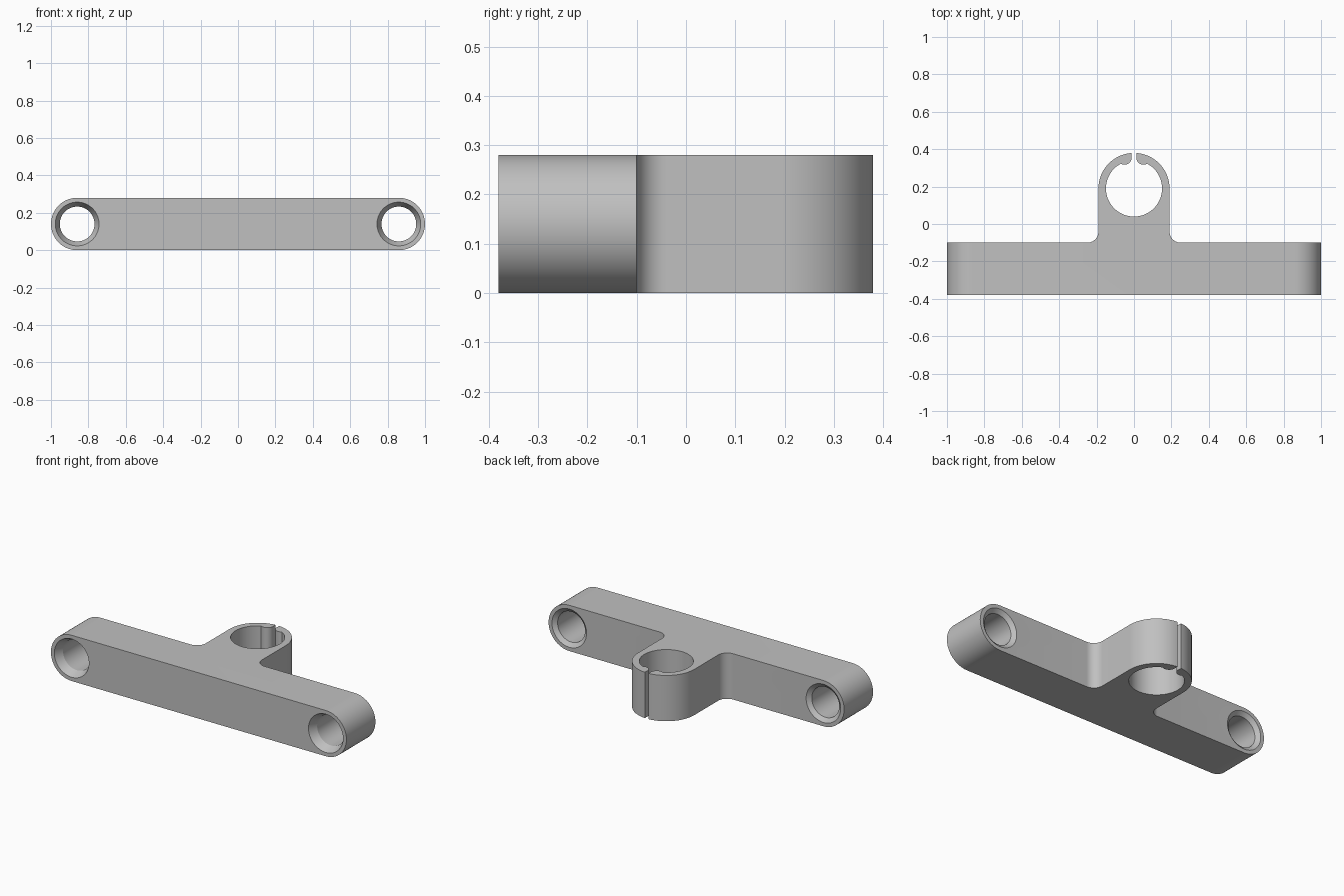
import bpy, bmesh
from math import sin, cos, radians, pi
from mathutils import Vector

if "Cube" in bpy.data.objects:
    bpy.data.objects.remove(bpy.data.objects["Cube"], do_unlink=True)

H = 0.28                     # height of the part
FRONT, BACK = -0.38, -0.10   # front and back of the crossbar
BORE_X = 0.86

grey = bpy.data.materials.new("plain grey")
grey.use_nodes = True
grey.diffuse_color = (0.53, 0.53, 0.53, 1)
grey.node_tree.nodes["Principled BSDF"].inputs["Base Color"].default_value = grey.diffuse_color


def arc(cx, cy, r, a0, a1, n):
    """Points along an arc, angles in degrees."""
    angles = [radians(a0 + (a1 - a0) * i / n) for i in range(n + 1)]
    return [(cx + r * cos(a), cy + r * sin(a)) for a in angles]


def finish(name, bm):
    bmesh.ops.recalc_face_normals(bm, faces=bm.faces)
    mesh = bpy.data.meshes.new(name)
    bm.to_mesh(mesh)
    bm.free()
    mesh.materials.append(grey)
    obj = bpy.data.objects.new(name, mesh)
    bpy.context.collection.objects.link(obj)
    return obj


def prism(name, points, step):
    """Closed outline of 3D points pushed along a vector."""
    bm = bmesh.new()
    face = bm.faces.new([bm.verts.new(p) for p in points])
    out = bmesh.ops.extrude_face_region(bm, geom=[face])
    moved = [v for v in out["geom"] if isinstance(v, bmesh.types.BMVert)]
    bmesh.ops.translate(bm, verts=moved, vec=Vector(step))
    return finish(name, bm)


def lathe_y(name, x, z, profile, n=64):
    """Solid of revolution about a line along y; profile is (y, radius)."""
    bm = bmesh.new()
    rings = [[bm.verts.new((x + r * cos(2 * pi * i / n), y, z + r * sin(2 * pi * i / n)))
              for i in range(n)] for y, r in profile]
    for a, b in zip(rings, rings[1:]):
        for i in range(n):
            j = (i + 1) % n
            bm.faces.new((a[i], a[j], b[j], b[i]))
    bm.faces.new(rings[0])
    bm.faces.new(rings[-1])
    return finish(name, bm)


def combine(target, tool, operation):
    tool.hide_render = True
    mod = target.modifiers.new(operation.lower(), 'BOOLEAN')
    mod.operation, mod.solver, mod.object = operation, 'EXACT', tool
    bpy.ops.object.select_all(action='DESELECT')
    bpy.context.view_layer.objects.active = target
    target.select_set(True)
    bpy.ops.object.modifier_apply(modifier=mod.name)
    bpy.data.objects.remove(tool, do_unlink=True)


# crossbar with fully rounded ends
outline = arc(BORE_X, H / 2, H / 2, -90, 90, 32) + arc(-BORE_X, H / 2, H / 2, 90, 270, 32)
bracket = prism("clip_bracket", [(x, FRONT, z) for x, z in outline], (0, BACK - FRONT, 0))

# split clip ring, its rounded lips, and the filleted neck (right half, mirrored)
RING_Y, R_OUT, R_IN = 0.19, 0.19, 0.15
outer = arc(0, RING_Y, R_OUT, 86, 0, 32) + arc(0.25, -0.04, 0.06, 180, 270, 12) + [(0.25, -0.2)]
inner = arc(0, RING_Y, R_IN, -90, 62, 40) + arc(0.05, 0.355, 0.038, -58, -180, 14)


def flip(points):
    return [(-x, y) for x, y in reversed(points)]


clip_outline = outer + flip(outer) + flip(inner) + inner[1:]
clip = prism("clip", [(x, y, 0) for x, y in clip_outline], (0, 0, H))
combine(bracket, clip, 'UNION')

# bolt bores: deep tapered mouth in front, short chamfer behind
bore_profile = [(-0.40, 0.1266), (-0.33, 0.093), (-0.12, 0.093), (-0.08, 0.141)]
for side in (-1, 1):
    bore = lathe_y("bore_cutter", side * BORE_X, H / 2, bore_profile)
    combine(bracket, bore, 'DIFFERENCE')

bpy.ops.object.shade_smooth_by_angle(angle=radians(25))
